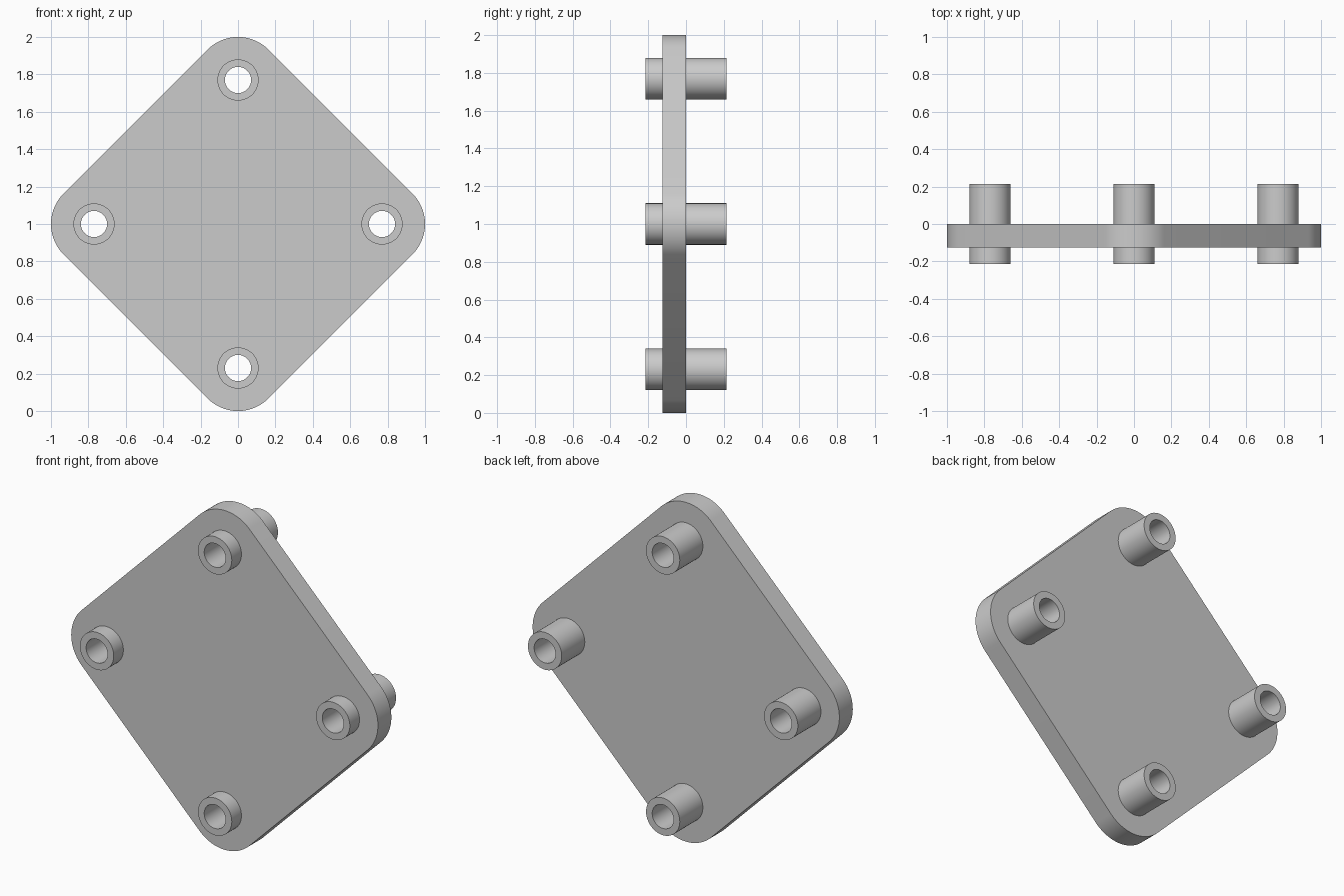
import bpy, bmesh, math

if "Cube" in bpy.data.objects:
    bpy.data.objects.remove(bpy.data.objects["Cube"])

CENTRE_Z = 1.0
OFFSET = 0.77          # corner / bushing distance from the plate centre
CORNER_R = 0.23
PLATE_Y = (-0.125, 0.0)
TUBE_Y = (-0.215, 0.215)
OUTER_R, INNER_R = 0.11, 0.07
SEGMENTS = 64

grey = bpy.data.materials.new("light grey")
grey.diffuse_color = (0.6, 0.6, 0.6, 1)
grey.use_nodes = True
grey.node_tree.nodes["Principled BSDF"].inputs["Base Color"].default_value = grey.diffuse_color


def finish(name, bm):
    bmesh.ops.recalc_face_normals(bm, faces=bm.faces)
    mesh = bpy.data.meshes.new(name)
    bm.to_mesh(mesh)
    bm.free()
    mesh.materials.append(grey)
    obj = bpy.data.objects.new(name, mesh)
    bpy.context.collection.objects.link(obj)
    return obj


def prism(bm, outline, y0, y1):
    """Extrude an (x, z) outline along y."""
    face = bm.faces.new([bm.verts.new((x, y0, z)) for x, z in outline])
    out = bmesh.ops.extrude_face_region(bm, geom=[face])
    verts = [g for g in out["geom"] if isinstance(g, bmesh.types.BMVert)]
    bmesh.ops.translate(bm, verts=verts, vec=(0, y1 - y0, 0))


def circle(cx, cz, r):
    return [(cx + r * math.cos(2 * math.pi * i / SEGMENTS),
             cz + r * math.sin(2 * math.pi * i / SEGMENTS)) for i in range(SEGMENTS)]


def smooth(obj):
    bpy.ops.object.select_all(action='DESELECT')
    obj.select_set(True)
    bpy.context.view_layer.objects.active = obj
    bpy.ops.object.shade_smooth_by_angle(angle=math.radians(30))


corners = [(OFFSET * math.cos(k * math.pi / 2),
            CENTRE_Z + OFFSET * math.sin(k * math.pi / 2)) for k in range(4)]

# Diamond plate with rounded corners
outline = []
for k, (cx, cz) in enumerate(corners):
    for i in range(25):
        a = k * math.pi / 2 - math.pi / 4 + i / 24 * math.pi / 2
        outline.append((cx + CORNER_R * math.cos(a), cz + CORNER_R * math.sin(a)))
bm = bmesh.new()
prism(bm, outline, *PLATE_Y)
plate = finish("plate", bm)

# Holes through the plate, hidden inside the bushing walls
bm = bmesh.new()
for cx, cz in corners:
    prism(bm, circle(cx, cz, (OUTER_R + INNER_R) / 2), -0.4, 0.4)
cutter = finish("hole_cutter", bm)
cutter.hide_render = True
cut = plate.modifiers.new("holes", 'BOOLEAN')
cut.operation = 'DIFFERENCE'
cut.solver = 'EXACT'
cut.object = cutter
bpy.context.view_layer.objects.active = plate
bpy.ops.object.modifier_apply(modifier=cut.name)
bpy.data.objects.remove(cutter)
smooth(plate)

# Hollow bushings at the four corners
for name, (cx, cz) in zip(("right", "top", "left", "bottom"), corners):
    bm = bmesh.new()
    rings = [[bm.verts.new((x, y, z)) for x, z in circle(cx, cz, r)]
             for r, y in ((OUTER_R, TUBE_Y[0]), (OUTER_R, TUBE_Y[1]),
                          (INNER_R, TUBE_Y[1]), (INNER_R, TUBE_Y[0]))]
    for j in range(4):
        a, b = rings[j], rings[(j + 1) % 4]
        for i in range(SEGMENTS):
            n = (i + 1) % SEGMENTS
            bm.faces.new((a[i], a[n], b[n], b[i]))
    smooth(finish(name + "_bushing", bm))
